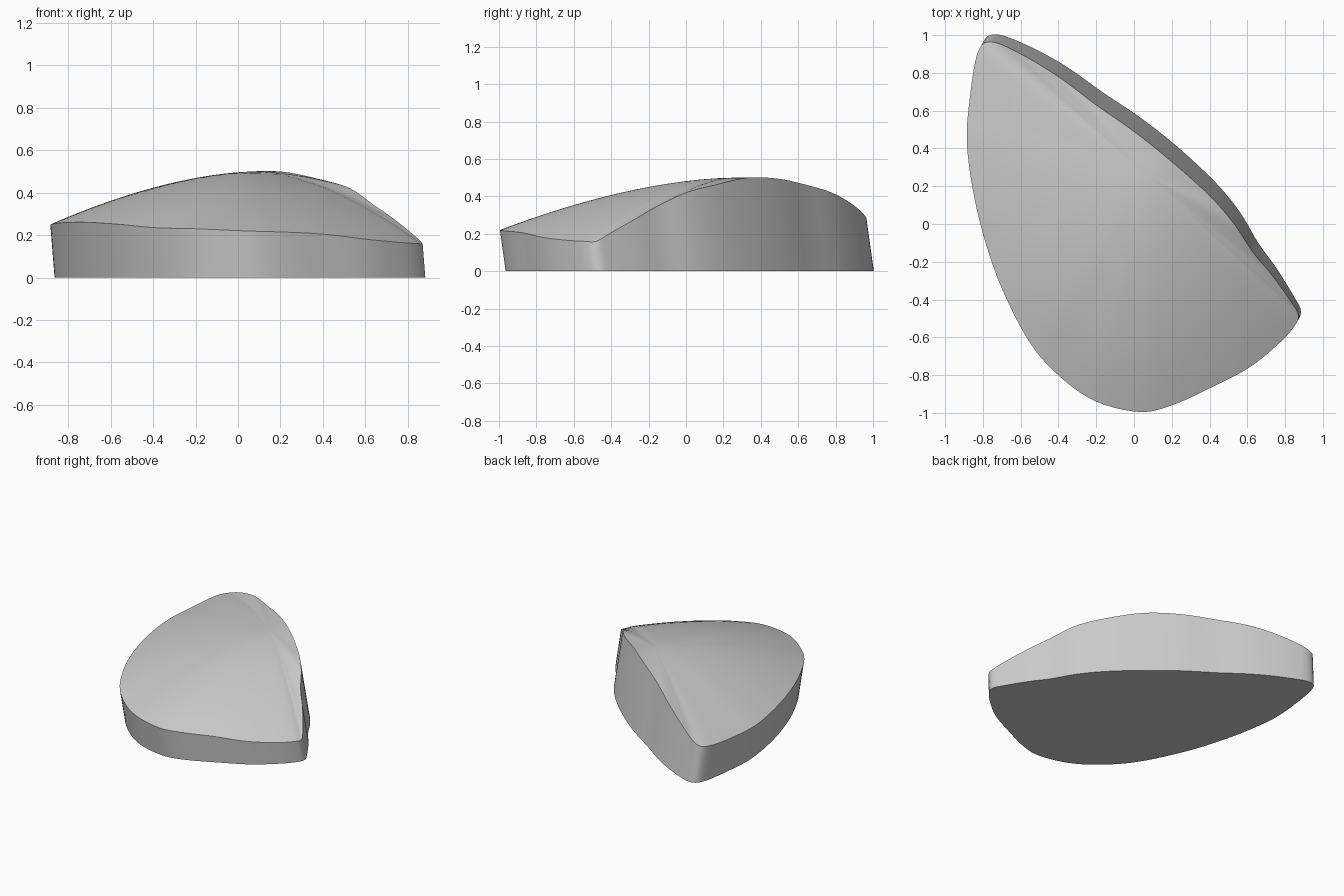
import bpy
import bmesh
from mathutils import Vector

default_cube = bpy.data.objects.get("Cube")
if default_cube:
    bpy.data.objects.remove(default_cube, do_unlink=True)

# Upper rim of the stone, counter-clockwise from the right corner: x, y, z
RIM = [
    (.87, -.48, .16), (.83, -.41, .2), (.73, -.27, .28), (.63, -.15, .35),
    (.53, 0, .42), (.4, .15, .46), (.2, .33, .5), (0, .49, .495),
    (-.2, .63, .465), (-.4, .78, .42), (-.6, .9, .35), (-.76, .965, .28),
    (-.83, .9, .26), (-.87, .66, .25), (-.885, .45, .25), (-.86, .22, .255),
    (-.8, -.05, .26), (-.7, -.34, .26), (-.55, -.63, .25), (-.39, -.81, .235),
    (-.2, -.94, .23), (.03, -.995, .22), (.2, -.96, .215), (.4, -.87, .205),
    (.61, -.76, .18), (.77, -.63, .165), (.85, -.54, .16),
]
CROWN = Vector((.08, .25, .5))      # highest region of the dome
LEAN = Vector((.08, .14, 0))        # sideways drift of the wall per unit of depth
STEPS, RINGS, BULGE = 5, 14, 1.7


def smooth_loop(points, steps):
    """Closed Catmull-Rom curve through the given points."""
    pts = [Vector(p) for p in points]
    count = len(pts)
    loop = []
    for i in range(count):
        a, b, c, d = (pts[(i + k) % count] for k in (-1, 0, 1, 2))
        for s in range(steps):
            t = s / steps
            loop.append(b + (c - a) * t / 2
                        + (a * 2 - b * 5 + c * 4 - d) * t ** 2 / 2
                        + (b * 3 - a - c * 3 + d) * t ** 3 / 2)
    return loop


def dome_point(edge, s):
    """Point on the dome, a fraction s of the way from crown to rim."""
    point = CROWN.lerp(edge, s)
    point.z = CROWN.z + (edge.z - CROWN.z) * s ** BULGE
    return point


def bridge(bm, lower, upper):
    for i in range(len(lower)):
        j = (i + 1) % len(lower)
        bm.faces.new((lower[i], lower[j], upper[j], upper[i]))


rim = smooth_loop(RIM, STEPS)
bm = bmesh.new()

# Flat base and leaning side wall
base = [bm.verts.new((p + LEAN * p.z) * Vector((1, 1, 0)).length / Vector((1, 1, 0)).length)
        for p in rim]
for v in base:
    v.co.z = 0
bm.faces.new(list(reversed(base)))
previous = [bm.verts.new(p) for p in rim]
bridge(bm, base, previous)

# Domed top, ring by ring toward the crown
for r in range(RINGS - 1, 0, -1):
    ring = [bm.verts.new(dome_point(p, r / RINGS)) for p in rim]
    bridge(bm, previous, ring)
    previous = ring
crown = bm.verts.new(CROWN)
for i, v in enumerate(previous):
    bm.faces.new((v, previous[(i + 1) % len(previous)], crown))

bmesh.ops.recalc_face_normals(bm, faces=bm.faces)
mesh = bpy.data.meshes.new("stone")
bm.to_mesh(mesh)
bm.free()
stone = bpy.data.objects.new("stone", mesh)
bpy.context.collection.objects.link(stone)

# Plain grey colour
grey = bpy.data.materials.new("plain grey")
grey.use_nodes = True
colour = (.6, .6, .6, 1)
grey.diffuse_color = colour
grey.node_tree.nodes["Principled BSDF"].inputs["Base Color"].default_value = colour
mesh.materials.append(grey)

# Smooth surfaces with a crisp rim and base edge
bpy.ops.object.select_all(action="DESELECT")
stone.select_set(True)
bpy.context.view_layer.objects.active = stone
bpy.ops.object.shade_smooth_by_angle(angle=.6)
